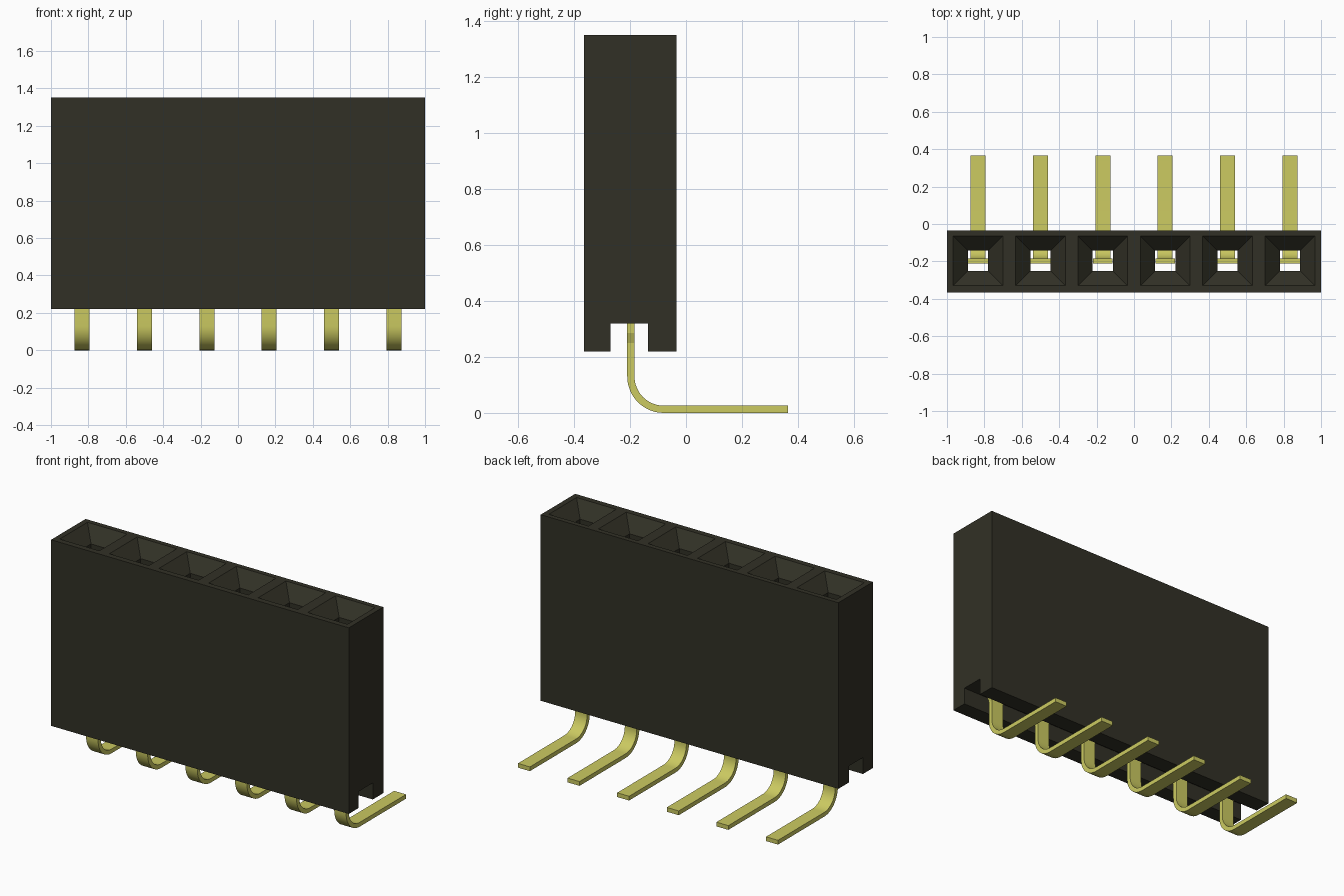
import bpy, bmesh, math
from mathutils import Vector

cube = bpy.data.objects.get("Cube")
if cube:
    bpy.data.objects.remove(cube, do_unlink=True)

PINS, PITCH = 6, 1 / 3
CENTRE_Y = -0.197
PIN_XS = [(i - (PINS - 1) / 2) * PITCH for i in range(PINS)]


def material(name, rgb):
    m = bpy.data.materials.new(name)
    m.use_nodes = True
    m.diffuse_color = (*rgb, 1)
    bsdf = m.node_tree.nodes["Principled BSDF"]
    bsdf.inputs["Base Color"].default_value = (*rgb, 1)
    bsdf.inputs["Roughness"].default_value = 0.6
    return m


BLACK = material("black plastic", (0.031, 0.030, 0.019))
GOLD = material("gold metal", (0.60, 0.59, 0.12))


def make_object(name, bm, mat):
    bmesh.ops.recalc_face_normals(bm, faces=bm.faces)
    mesh = bpy.data.meshes.new(name)
    bm.to_mesh(mesh)
    bm.free()
    mesh.materials.append(mat)
    obj = bpy.data.objects.new(name, mesh)
    bpy.context.collection.objects.link(obj)
    return obj


def prism(name, points, extrude, mat):
    """Extrude a closed outline of 3D points."""
    bm = bmesh.new()
    face = bm.faces.new([bm.verts.new(p) for p in points])
    result = bmesh.ops.extrude_face_region(bm, geom=[face], use_keep_orig=True)
    moved = [v for v in result["geom"] if isinstance(v, bmesh.types.BMVert)]
    bmesh.ops.translate(bm, verts=moved, vec=Vector(extrude))
    return make_object(name, bm, mat)


# Housing with a channel along the underside
y0, y1, c0, c1 = -0.365, -0.034, -0.27, -0.135
bottom, roof, top = 0.22, 0.32, 1.35
outline = [(y0, bottom), (c0, bottom), (c0, roof), (c1, roof),
           (c1, bottom), (y1, bottom), (y1, top), (y0, top)]
housing = prism("housing", [(-1, y, z) for y, z in outline], (2, 0, 0), BLACK)

# Socket cutters: square shafts flaring into funnels
bm = bmesh.new()
for x in PIN_XS:
    rings = []
    for half, z in [(0.054, 0.28), (0.054, top - 0.08), (0.143, top + 0.01)]:
        rings.append([bm.verts.new((x + sx * half, CENTRE_Y + sy * half, z))
                      for sx, sy in [(-1, -1), (1, -1), (1, 1), (-1, 1)]])
    for a, b in zip(rings, rings[1:]):
        for k in range(4):
            n = (k + 1) % 4
            bm.faces.new((a[k], a[n], b[n], b[k]))
    bm.faces.new(rings[0][::-1])
    bm.faces.new(rings[-1])
cutter = make_object("socket_cutter", bm, BLACK)
cutter.hide_render = True

cut = housing.modifiers.new("sockets", "BOOLEAN")
cut.operation, cut.solver, cut.object = "DIFFERENCE", "EXACT", cutter
bpy.context.view_layer.update()
depsgraph = bpy.context.evaluated_depsgraph_get()
cut_mesh = bpy.data.meshes.new_from_object(housing.evaluated_get(depsgraph))
housing.modifiers.clear()
housing.data = cut_mesh
bpy.data.objects.remove(cutter, do_unlink=True)

# Bent leads and the widened contacts seated in the sockets
THICK, RADIUS, HALF, STEPS = 0.026, 0.13, 0.04, 12
outer_y = CENTRE_Y - THICK / 2
shoulder_z, contact_top, foot_end = 0.25, 0.38, 0.365


def bend(radius):
    angles = [math.pi + math.pi / 2 * k / STEPS for k in range(STEPS + 1)]
    return [(outer_y + RADIUS + radius * math.cos(a),
             RADIUS + radius * math.sin(a)) for a in angles]


strip = ([(outer_y, shoulder_z)] + bend(RADIUS)
         + [(foot_end, 0), (foot_end, THICK)]
         + bend(RADIUS - THICK)[::-1] + [(outer_y + THICK, shoulder_z)])
half_contact = [(HALF, shoulder_z), (0.053, 0.285), (0.053, contact_top)]
contact = half_contact + [(-x, z) for x, z in half_contact[::-1]]

for i, px in enumerate(PIN_XS, 1):
    lead = prism(f"lead_{i}", [(px - HALF, y, z) for y, z in strip],
                 (2 * HALF, 0, 0), GOLD)
    prism(f"contact_{i}", [(px + x, outer_y, z) for x, z in contact],
          (0, THICK, 0), GOLD)
    bpy.ops.object.select_all(action="DESELECT")
    lead.select_set(True)
    bpy.context.view_layer.objects.active = lead
    bpy.ops.object.shade_smooth_by_angle(angle=math.radians(30))
